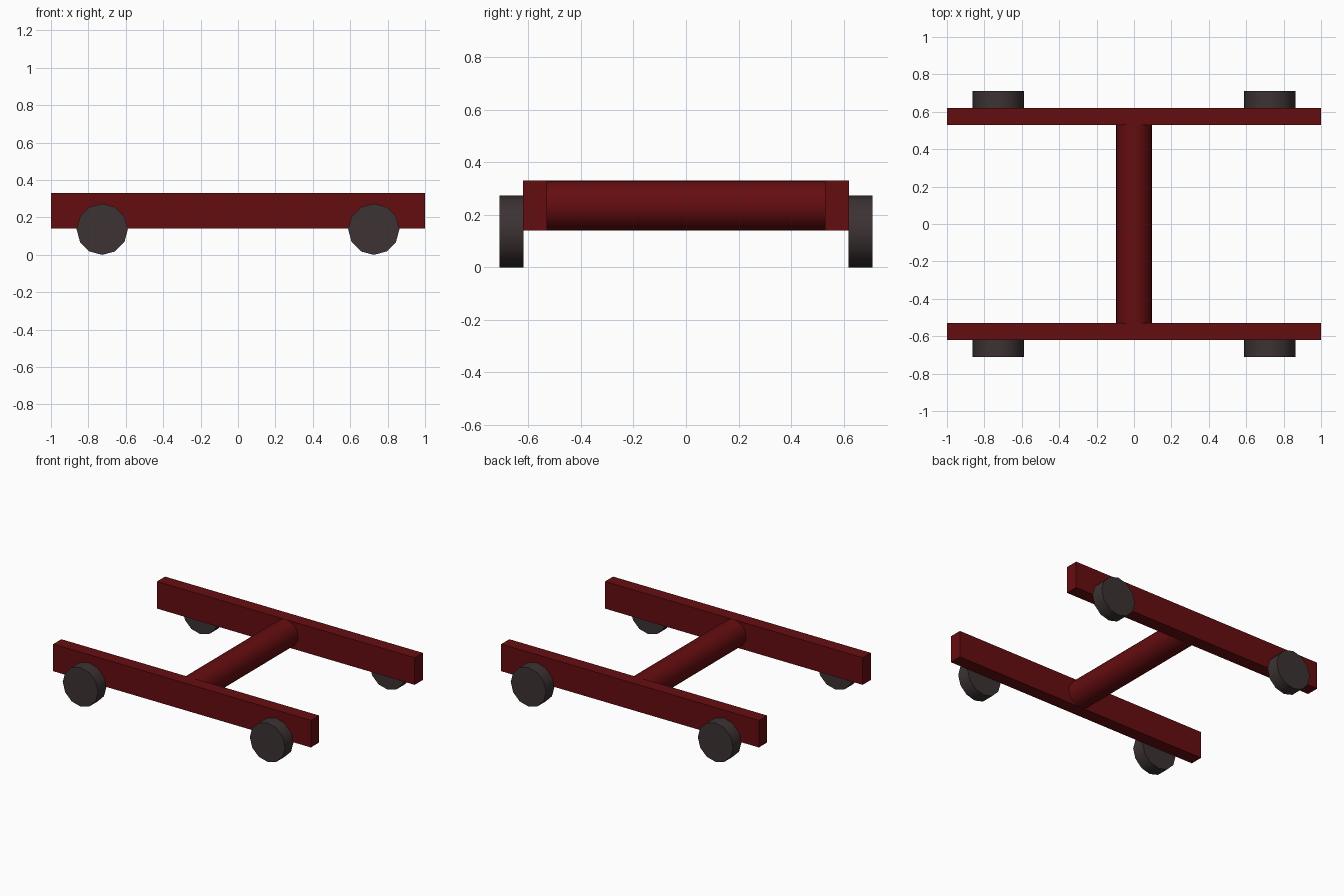
import bpy
import math

cube = bpy.data.objects.get("Cube")
if cube:
    bpy.data.objects.remove(cube, do_unlink=True)


def make_material(name, rgb):
    mat = bpy.data.materials.new(name)
    mat.use_nodes = True
    color = (*rgb, 1)
    mat.diffuse_color = color
    mat.node_tree.nodes["Principled BSDF"].inputs["Base Color"].default_value = color
    return mat


red = make_material("dark red paint", (0.13, 0.004, 0.005))
rubber = make_material("dark rubber", (0.045, 0.032, 0.033))


def finish(name, mat):
    obj = bpy.context.object
    obj.name = name
    obj.data.materials.append(mat)
    return obj


def box(name, center, size, mat):
    bpy.ops.mesh.primitive_cube_add(size=1, location=center)
    obj = finish(name, mat)
    obj.scale = size
    bpy.ops.object.transform_apply(location=False, rotation=False)


def cylinder_y(name, center, radius, length, sides, mat):
    bpy.ops.mesh.primitive_cylinder_add(vertices=sides, radius=radius, depth=length,
                                        location=center, rotation=(math.pi / 2, 0, 0))
    finish(name, mat)
    bpy.ops.object.shade_smooth_by_angle(angle=math.radians(40))


# Central tube joining the two side rails
cylinder_y("cross_tube", (0, 0, 0.235), 0.095, 1.07, 32, red)

# Rails with a pair of wheels on the outer face of each
for end, sy in (("front", -1), ("back", 1)):
    box(end + "_rail", (0, sy * 0.575, 0.235), (2, 0.09, 0.19), red)
    for side, sx in (("left", 1), ("right", -1)):
        cylinder_y(f"{end}_{side}_wheel", (sx * 0.726, sy * 0.664, 0.137),
                   0.137, 0.092, 12, rubber)
